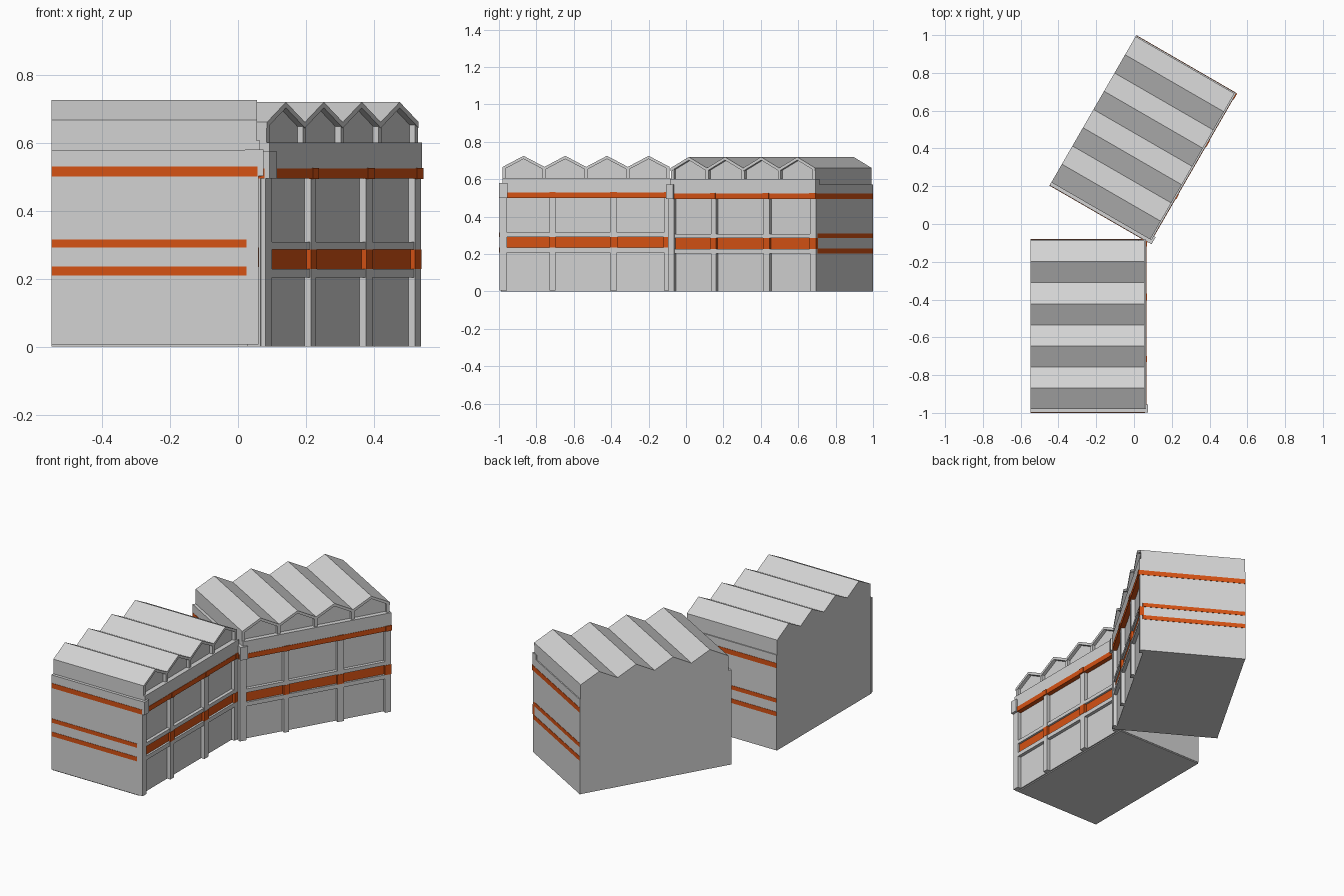
import bpy, math
from mathutils import Matrix

if "Cube" in bpy.data.objects:
    bpy.data.objects.remove(bpy.data.objects["Cube"])

def mat(name, col):
    m = bpy.data.materials.new(name)
    m.diffuse_color = (*col, 1)
    m.use_nodes = True
    m.node_tree.nodes["Principled BSDF"].inputs["Base Color"].default_value = m.diffuse_color
    return m

GREY = mat("pale_grey", (0.65, 0.65, 0.65))
ORANGE = mat("burnt_orange", (0.67, 0.085, 0.007))

def mesh(name, verts, faces, m, place):
    me = bpy.data.meshes.new(name)
    me.from_pydata(verts, [], faces)
    me.materials.append(m)
    ob = bpy.data.objects.new(name, me)
    bpy.context.collection.objects.link(ob)
    ob.matrix_world = place
    return ob

def extrude_x(name, profile, x0, x1, m, place):
    """Closed (y, z) profile, counter-clockwise seen from +x, extruded along x."""
    n = len(profile)
    verts = [(x, y, z) for x in (x0, x1) for y, z in profile]
    faces = [tuple(range(n - 1, -1, -1)), tuple(range(n, 2 * n))]
    faces += [(i, (i + 1) % n, (i + 1) % n + n, i + n) for i in range(n)]
    return mesh(name, verts, faces, m, place)

def box(name, x, y, z, m, place):
    prof = [(y[0], z[0]), (y[1], z[0]), (y[1], z[1]), (y[0], z[1])]
    return extrude_x(name, prof, x[0], x[1], m, place)

BACK, WALL, COL = -0.548, 0.038, 0.060
Y0, Y1 = -0.98, -0.088            # roof ends
COLUMNS = [(-0.730, -0.698), (-0.406, -0.368), (-0.118, -0.082)]

def building(tag, place):
    def b(name, x, y, z, m=GREY):
        return box(f"{tag}_{name}", x, y, z, m, place)

    # main block, end walls and corner pilaster
    b("body", (BACK, WALL), (Y0, Y1), (0, 0.58))
    b("front_end_wall", (BACK - 0.001, 0.044), (-0.998, Y0), (0, 0.572))
    b("rear_end_wall", (BACK - 0.001, 0.044), (Y1, -0.082), (0, 0.572))
    b("corner_pilaster", (WALL - 0.02, COL), (-0.996, -0.957), (0, 0.5))
    b("corner_block", (0.02, 0.075), (-0.9985, -0.955), (0.495, 0.573))

    # cornice with orange fascia
    b("cornice", (0.02, 0.064), (Y0, -0.082), (0.495, 0.6))
    b("cornice_stripe", (0.03, 0.066), (-0.957, -0.081), (0.494, 0.524), ORANGE)

    # facade columns, each with orange wraps
    for i, (c0, c1) in enumerate(COLUMNS):
        b(f"column_{i}", (WALL - 0.01, COL), (c0, c1), (0, 0.496))
        b(f"column_wrap_{i}", (WALL, COL + 0.002), (c0 - 0.001, c1 + 0.001),
          (0.228, 0.286), ORANGE)
        b(f"cornice_wrap_{i}", (0.05, 0.069), (c0, c1), (0.4935, 0.525), ORANGE)

    # ledges and orange band in the bays between columns
    starts = [-0.957] + [c[1] for c in COLUMNS[:-1]]
    for i, s in enumerate(starts):
        e = COLUMNS[i][0]
        b(f"lower_ledge_{i}", (WALL - 0.01, 0.058), (s, e), (0.203, 0.228))
        b(f"upper_ledge_{i}", (WALL - 0.01, 0.058), (s, e), (0.286, 0.308))
        b(f"band_{i}", (WALL - 0.01, 0.046), (s, e), (0.228, 0.286), ORANGE)

    # stripes painted on both end walls
    for i, (z0, z1) in enumerate([(0.203, 0.229), (0.285, 0.309), (0.494, 0.523)]):
        x1 = 0.058 if i == 2 else 0.025
        b(f"front_stripe_{i}", (BACK, x1), (-1.0, -0.997), (z0, z1), ORANGE)
        x1 = 0.066 if i == 2 else 0.044
        b(f"rear_stripe_{i}", (BACK, x1), (-0.084, -0.08), (z0, z1), ORANGE)

    # zigzag roof: solid core plus an overhanging shell
    step = (Y1 - Y0) / 8
    top = [(Y0 + i * step, 0.719 if i % 2 else 0.660) for i in range(9)]
    extrude_x(f"{tag}_roof_core", [(Y0, 0.575), (Y1, 0.575)] + top[::-1],
              BACK, 0.035, GREY, place)
    under = [(y, z - 0.017) for y, z in top]
    extrude_x(f"{tag}_roof_edge", under + top[::-1], 0.03, 0.056, GREY, place)

    # posts under the roof valleys
    for i in range(5):
        y = min(max(Y0 + 2 * i * step, Y0 + 0.009), Y1 - 0.009)
        b(f"valley_post_{i}", (0.03, 0.054), (y - 0.009, y + 0.009), (0.59, 0.652))

# two identical blocks, the second turned by thirty degrees
building("near_block", Matrix.Translation((0, 0, 0.006)))
building("far_block", Matrix.Translation((0.527, 0.795, 0))
         @ Matrix.Rotation(math.radians(-30), 4, 'Z'))
# footing that carries the near block to the ground
box("near_footing", (BACK, 0.03), (-0.99, -0.085), (0, 0.007), GREY, Matrix())
